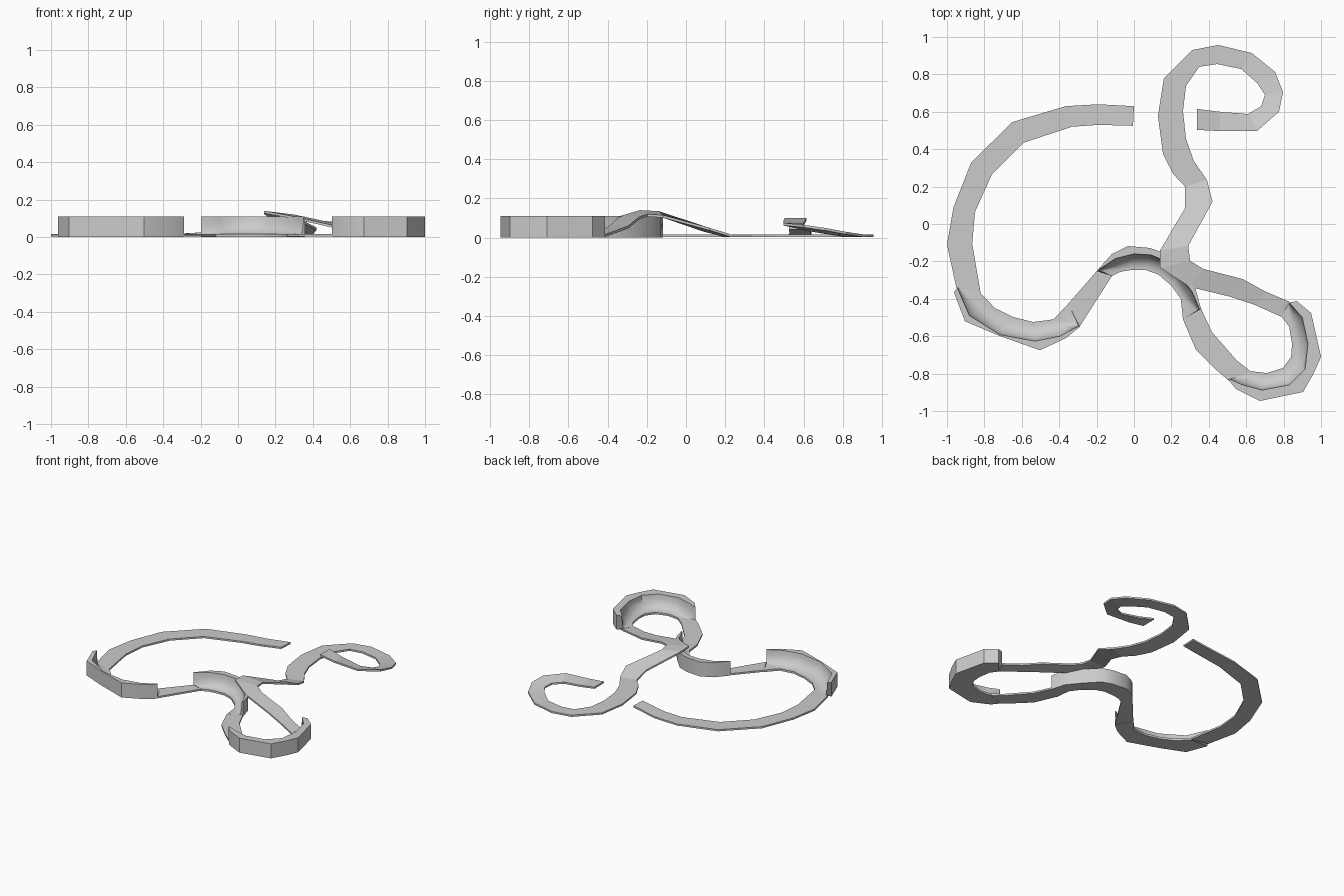
import bpy, bmesh, math

FLOOR = 0.015   # road surface height
THICK = 0.013   # road slab thickness
RIM = 0.11      # height of the banked corner rims


def loft(name, sections, smooth=False):
    """Skin a closed tube through equal-sized rings of points and cap its ends."""
    bm = bmesh.new()
    rings = [[bm.verts.new(p) for p in s] for s in sections]
    n = len(rings[0])
    for a, b in zip(rings, rings[1:]):
        for i in range(n):
            j = (i + 1) % n
            bm.faces.new((a[i], a[j], b[j], b[i]))
    bm.faces.new(rings[0])
    bm.faces.new(rings[-1][::-1])
    bmesh.ops.recalc_face_normals(bm, faces=bm.faces)
    me = bpy.data.meshes.new(name)
    bm.to_mesh(me)
    bm.free()
    ob = bpy.data.objects.new(name, me)
    bpy.context.collection.objects.link(ob)
    if smooth:
        bpy.ops.object.select_all(action='DESELECT')
        bpy.context.view_layer.objects.active = ob
        ob.select_set(True)
        bpy.ops.object.shade_smooth_by_angle(angle=math.radians(35))
    return ob


def road(name, stations):
    """Flat slab; each station is left x, y, right x, y, left z, right z."""
    rings = []
    for s in stations:
        lx, ly, rx, ry = s[:4]
        zl, zr = s[4:] if len(s) > 4 else (FLOOR, FLOOR)
        rings.append([(lx, ly, zl), (rx, ry, zr),
                      (rx, ry, max(0, zr - THICK)), (lx, ly, max(0, zl - THICK))])
    return loft(name, rings)


def bank(name, stations):
    """Banked corner; each station is inner x, y, crest x, y, outer x, y."""
    rings = []
    last = len(stations) - 1
    for i, (ix, iy, cx, cy, ox, oy) in enumerate(stations):
        flat = 0.85 if i in (0, last) else 0.15   # flat share of the road width
        ring = [(ix, iy, 0), (ix, iy, FLOOR)]
        for k in range(6):
            a = math.pi / 2 * k / 5
            t = flat + (1 - flat) * math.sin(a)
            ring.append((ix + (cx - ix) * t, iy + (cy - iy) * t,
                         FLOOR + (RIM - FLOOR) * (1 - math.cos(a))))
        ring += [(ox, oy, RIM), (ox, oy, 0)]
        rings.append(ring)
    return loft(name, rings, smooth=True)


# Opening sweep, starting at a small raised lip
road("landing_sweep", [
    (-.005, .525, 0, .63, .055, .055), (-.19, .53, -.19, .64, .025, .025),
    (-.33, .52, -.365, .63), (-.59, .435, -.65, .545), (-.76, .265, -.87, .33),
    (-.85, .065, -.965, .09), (-.865, -.105, -1, -.11), (-.82, -.37, -.95, -.34)])

# First banked corner
bank("west_bank", [
    (-.82, -.37, -.945, -.34, -.963, -.365), (-.743, -.45, -.88, -.49, -.904, -.52),
    (-.647, -.497, -.717, -.592, -.725, -.596), (-.54, -.524, -.53, -.626, -.503, -.675),
    (-.43, -.51, -.396, -.6, -.364, -.61), (-.353, -.428, -.295, -.545, -.29, -.55)])
road("west_link", [(-.353, -.428, -.29, -.548), (-.198, -.25, -.118, -.278)])

# Middle banked corner passing under the bridge
bank("middle_bank", [
    (-.118, -.278, -.19, -.245, -.198, -.25), (-.07, -.255, -.10, -.185, -.118, -.16),
    (-.02, -.247, 0, -.16, -.032, -.118), (.06, -.245, .09, -.165, .085, -.128),
    (.13, -.27, .15, -.19, .16, -.155), (.20, -.33, .24, -.27, .25, -.25),
    (.25, -.40, .31, -.36, .33, -.35), (.262, -.51, .35, -.455, .358, -.452)])
road("south_link", [
    (.358, -.452, .262, -.51), (.417, -.578, .33, -.67), (.55, -.73, .44, -.78),
    (.62, -.785, .51, -.84)])

# Tight banked loop
bank("east_bank", [
    (.62, -.785, .515, -.83, .503, -.83), (.65, -.79, .58, -.86, .545, -.882),
    (.71, -.797, .685, -.888, .674, -.946), (.797, -.77, .83, -.86, .904, -.898),
    (.84, -.71, .915, -.775, .96, -.80), (.845, -.64, .93, -.64, 1, -.71),
    (.83, -.55, .90, -.50, .947, -.476), (.79, -.497, .83, -.42, .87, -.412)])

# Ramp up and over the bridge, then back to the ground
road("bridge", [
    (.79, -.497, .83, -.415), (.647, -.433, .70, -.36, .035, .035),
    (.52, -.39, .58, -.294, .06, .06), (.30, -.337, .37, -.24, .11, .105),
    (.14, -.235, .30, -.197, .14, .12), (.14, -.14, .29, -.118, .135, .115),
    (.273, .085, .42, .12, .045, .05), (.273, .2, .39, .235)])

# Northern curl, climbing to the jump lip
road("north_curl", [
    (.273, .2, .39, .235), (.21, .267, .32, .337), (.155, .374, .278, .455),
    (.128, .578, .262, .604), (.16, .78, .278, .738), (.31, .93, .348, .84),
    (.45, .957, .444, .855), (.63, .914, .572, .829)])
road("jump_ramp", [
    (.63, .914, .572, .829), (.754, .813, .658, .754, .03, .025),
    (.797, .706, .70, .69, .05, .035), (.775, .6, .68, .63, .065, .045),
    (.658, .497, .61, .588, .075, .055), (.46, .497, .46, .60, .085, .075),
    (.337, .503, .337, .615, .1, .1)])
